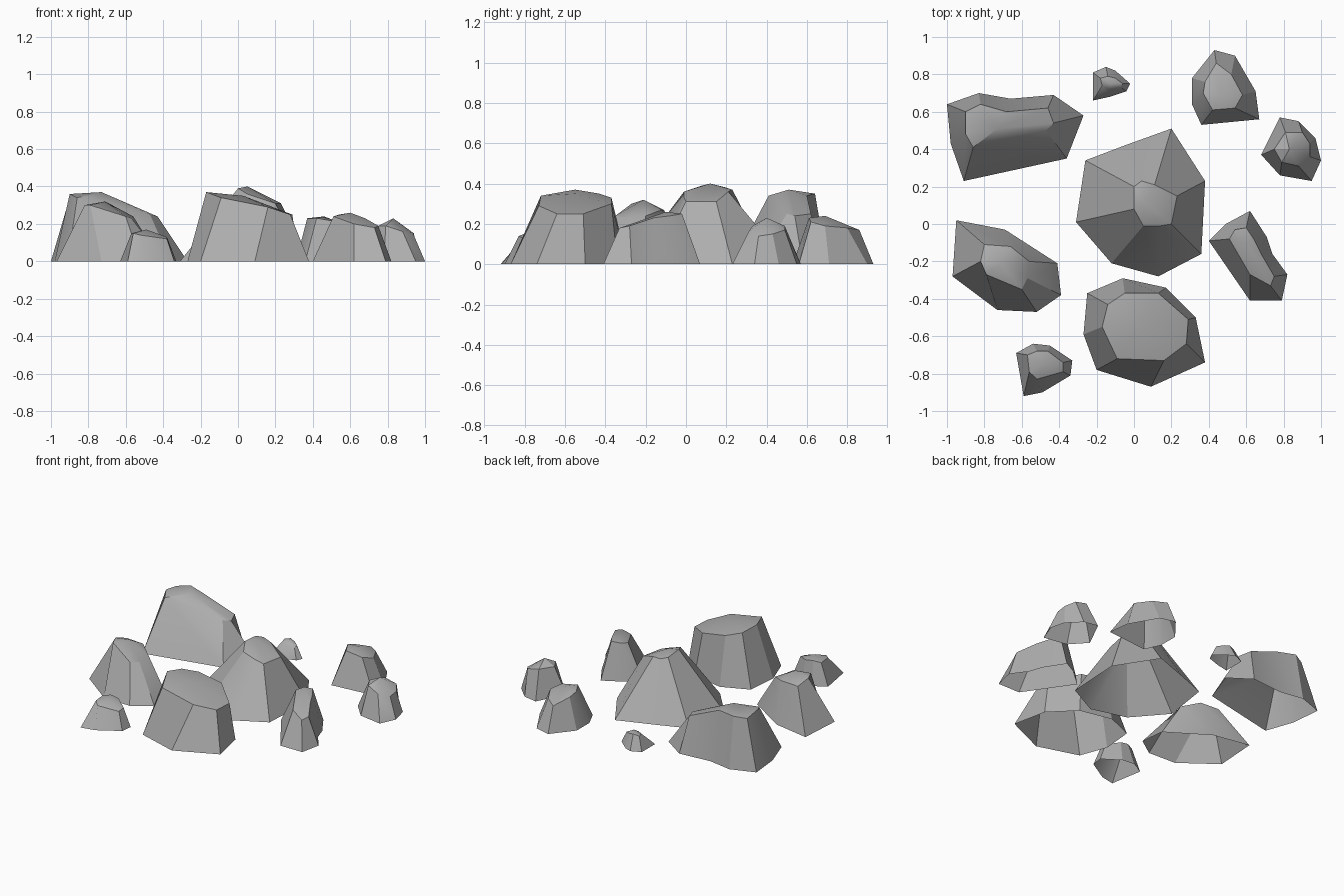
import bpy
import bmesh
from math import radians

# Remove the default cube only
default_cube = bpy.data.objects.get("Cube")
if default_cube:
    bpy.data.objects.remove(default_cube, do_unlink=True)

# Single stone colour
STONE_COLOUR = (0.42, 0.42, 0.42, 1.0)
stone = bpy.data.materials.new("grey_stone")
stone.use_nodes = True
stone.diffuse_color = STONE_COLOUR
stone.node_tree.nodes["Principled BSDF"].inputs["Base Color"].default_value = STONE_COLOUR

CENTI = 0.01


def make_rock(name, foot, crown, peak):
    """Loft a ground outline to a crown outline, then close it with a low peak.

    The outlines run in the same order, in hundredths of a unit.
    The underside stays open.
    """
    bm = bmesh.new()
    lower = [bm.verts.new((x * CENTI, y * CENTI, 0)) for x, y in foot]
    upper = [bm.verts.new([c * CENTI for c in point]) for point in crown]
    tip = bm.verts.new([c * CENTI for c in peak])
    count = len(lower)
    for i in range(count):
        j = (i + 1) % count
        # Steep side facet and one slice of the cap
        bm.faces.new((lower[i], upper[i], upper[j], lower[j]))
        bm.faces.new((upper[i], tip, upper[j]))
    # Outlines run clockwise from above, so flip to face outward where needed
    bm.normal_update()
    if sum(face.normal.z for face in bm.faces) < 0:
        bmesh.ops.reverse_faces(bm, faces=bm.faces[:])

    mesh = bpy.data.meshes.new(name)
    bm.to_mesh(mesh)
    bm.free()
    mesh.materials.append(stone)
    rock = bpy.data.objects.new(name, mesh)
    bpy.context.collection.objects.link(rock)

    # Soft cap, crisp side facets
    bpy.ops.object.select_all(action="DESELECT")
    rock.select_set(True)
    bpy.context.view_layer.objects.active = rock
    bpy.ops.object.shade_smooth_by_angle(angle=radians(30))
    return rock


# Tall central boulder
make_rock(
    "central_boulder",
    foot=[(-26, 34), (-5, 42), (20, 51), (38, 23),
          (36, -16), (13, -28), (-12, -21), (-31, 1)],
    crown=[(0, 20, 38), (4, 23, 37), (11, 21, 36), (23, 15, 31),
           (20, 0, 31), (14, -1, 33), (5, -1, 36), (0, 8, 39)],
    peak=(5, 12, 40))

# Broad front boulder, its top tilting down to the left
make_rock(
    "front_boulder",
    foot=[(-25, -37), (-6, -29), (17, -34), (33, -50),
          (38, -74), (9, -87), (-20, -78), (-27, -59)],
    crown=[(-14, -43, 35), (-5, -37, 33), (13, -37, 30), (29, -51, 25),
           (28, -64, 25), (16, -73, 29), (-9, -72, 34), (-17, -55, 37)],
    peak=(3, -55, 35))

# Long ridge at the back, sloping toward the middle
make_rock(
    "back_ridge",
    foot=[(-100, 64), (-83, 70), (-66, 67), (-43, 69),
          (-27, 58), (-36, 35), (-91, 23), (-98, 43)],
    crown=[(-90, 60, 34), (-82, 64, 35), (-68, 60, 34), (-46, 62, 25),
           (-43, 54, 24), (-47, 50, 25), (-86, 41, 34), (-90, 48, 36)],
    peak=(-73, 51, 37))

# Wide low rock on the right side
make_rock(
    "right_side_rock",
    foot=[(-95, 2), (-69, -3), (-41, -21), (-39, -38),
          (-52, -47), (-73, -46), (-97, -28)],
    crown=[(-80, -11, 27), (-66, -12, 27), (-56, -20, 24), (-57, -29, 23),
           (-60, -35, 24), (-79, -27, 30), (-82, -20, 30)],
    peak=(-71, -21, 32))

# Small rock at the front
make_rock(
    "small_front_rock",
    foot=[(-63, -69), (-54, -64), (-45, -65), (-33, -73),
          (-34, -81), (-49, -90), (-59, -92)],
    crown=[(-57, -70, 15), (-52, -68, 16), (-46, -68, 15), (-38, -74, 13),
           (-38, -79, 12), (-52, -83, 14), (-56, -79, 15)],
    peak=(-49, -75, 17))

# Narrow bent rock on the left side
make_rock(
    "left_side_rock",
    foot=[(62, 7), (71, -7), (74, -16), (82, -27),
          (79, -41), (62, -41), (40, -9), (49, 0)],
    crown=[(60, -2, 25), (64, -8, 24), (68, -16, 23), (75, -28, 19),
           (73, -33, 18), (62, -27, 20), (51, -8, 24), (54, -3, 25)],
    peak=(60, -10, 26))

# Upright rock at the back left
make_rock(
    "back_left_rock",
    foot=[(31, 78), (43, 93), (54, 90), (65, 71),
          (67, 56), (36, 53), (31, 64)],
    crown=[(38, 76, 21), (44, 86, 17), (52, 80, 18), (58, 69, 19),
           (54, 62, 21), (42, 61, 23), (37, 70, 23)],
    peak=(46, 69, 24))

# Rounded rock at the far left
make_rock(
    "far_left_rock",
    foot=[(68, 37), (78, 57), (88, 55), (97, 46),
          (100, 34), (95, 23), (78, 26)],
    crown=[(75, 40, 19), (81, 49, 19), (90, 49, 17), (94, 43, 15),
           (94, 36, 14), (88, 31, 16), (79, 33, 19)],
    peak=(83, 40, 23))

# Pebble at the back
make_rock(
    "back_pebble",
    foot=[(-22, 81), (-15, 84), (-10, 82), (-2, 75),
          (-4, 71), (-13, 68), (-22, 66)],
    crown=[(-18, 78, 9), (-14, 79, 10), (-10, 78, 9), (-6, 75, 8),
           (-7, 73, 8), (-13, 72, 9), (-17, 74, 9)],
    peak=(-12, 75, 11))
